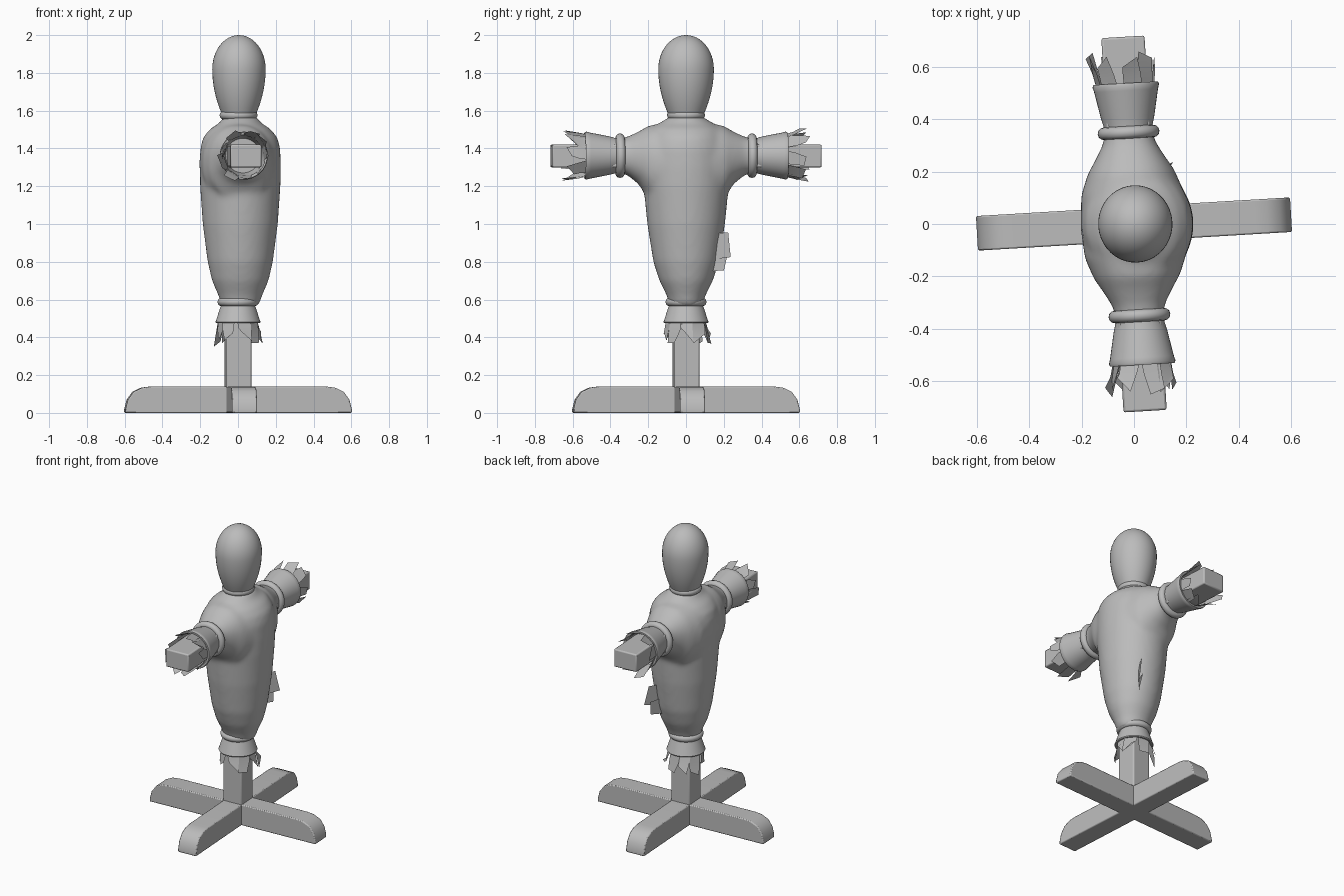
import bpy, bmesh, math, random
from math import sin, cos, pi
from mathutils import Matrix, Vector

if "Cube" in bpy.data.objects:
    bpy.data.objects.remove(bpy.data.objects["Cube"])
random.seed(4)

gray = bpy.data.materials.new("plain gray")
gray.use_nodes = True
gray.diffuse_color = (0.5, 0.5, 0.5, 1)
gray.node_tree.nodes["Principled BSDF"].inputs["Base Color"].default_value = (0.5, 0.5, 0.5, 1)

TURN = Matrix.Rotation(math.radians(3.4), 4, 'Z')   # whole figure is slightly turned


def finish(bm, name, matrix=Matrix(), bevel=0, normals=True):
    """Turn a bmesh into a shaded object."""
    bm.transform(TURN @ matrix)
    if normals:
        bmesh.ops.recalc_face_normals(bm, faces=bm.faces)
    mesh = bpy.data.meshes.new(name)
    bm.to_mesh(mesh)
    bm.free()
    mesh.materials.append(gray)
    ob = bpy.data.objects.new(name, mesh)
    bpy.context.collection.objects.link(ob)
    bpy.ops.object.select_all(action='DESELECT')
    ob.select_set(True)
    bpy.context.view_layer.objects.active = ob
    bpy.ops.object.shade_smooth_by_angle(angle=math.radians(40))
    if bevel:
        mod = ob.modifiers.new("soft edges", 'BEVEL')
        mod.width, mod.segments = bevel, 2
    return ob


def loft(bm, sections, matrix=Matrix(), power=2, seg=40):
    """Skin closed oval sections (height, radius x, radius y, centre y)."""
    def point(a, s):
        c, d = cos(a), sin(a)
        x = math.copysign(abs(c) ** (2 / power), c) * s[1]
        y = math.copysign(abs(d) ** (2 / power), d) * s[2] + s[3]
        return matrix @ Vector((x, y, s[0]))
    rings = [[bm.verts.new(point(2 * pi * i / seg, s)) for i in range(seg)] for s in sections]
    for lo, hi in zip(rings, rings[1:]):
        for i in range(seg):
            j = (i + 1) % seg
            bm.faces.new((lo[i], lo[j], hi[j], hi[i]))
    bm.faces.new(rings[0])
    bm.faces.new(rings[-1])


def axis_matrix(side, height):
    """Local z runs along y to the given side, local y runs up."""
    return Matrix(((1, 0, 0, 0), (0, 0, side, 0), (0, 1, 0, height), (0, 0, 0, 1)))


def box(name, size, centre, bevel):
    bm = bmesh.new()
    bmesh.ops.create_cube(bm, size=1)
    bm.transform(Matrix.Translation(centre) @ Matrix.Diagonal((*size, 1)))
    finish(bm, name, bevel=bevel)


def rope_ring(name, major, minor, matrix):
    """Tied band as a torus around local z."""
    bm = bmesh.new()
    n, m = 40, 12
    vs = [[bm.verts.new(((major + minor * cos(2 * pi * j / m)) * cos(2 * pi * i / n),
                         (major + minor * cos(2 * pi * j / m)) * sin(2 * pi * i / n),
                         minor * sin(2 * pi * j / m))) for j in range(m)] for i in range(n)]
    for i in range(n):
        for j in range(m):
            k, l = (i + 1) % n, (j + 1) % m
            bm.faces.new((vs[i][j], vs[k][j], vs[k][l], vs[i][l]))
    finish(bm, name, matrix)


def cuff(prefix, length, radius, matrix, band):
    """Band, flared cloth end and torn strips along local z."""
    rope_ring(prefix + "_band", radius - 0.033, band, matrix)
    bm = bmesh.new()
    profile = [(0, .72), (.15, .74), (.3, .8), (.85, .96), (.95, 1), (1, .97), (.99, .87), (.5, .72)]
    loft(bm, [(length * t, radius * r, radius * r, 0) for t, r in profile])
    finish(bm, prefix + "_cuff", matrix)

    bm = bmesh.new()
    strips = 9
    for i in range(strips):
        a = 2 * pi * (i + random.uniform(-.2, .2)) / strips
        w = random.uniform(.32, .44)
        tip = random.uniform(.07, .115)
        flare = random.uniform(.0, .035)
        skew = random.uniform(-.2, .2)
        cut = random.uniform(-.03, .03)

        def p(ang, r, z):
            return bm.verts.new((r * cos(ang), r * sin(ang), z))
        root = radius * .87
        mid = root + flare * .4 + .003
        rows = [(p(a - w, root, length - .02), p(a + w, root, length - .02)),
                (p(a - w * .85 + skew * .4, mid, length + tip * .4),
                 p(a + w * .85 + skew * .4, mid, length + tip * .4)),
                (p(a - w * .6 + skew, root + flare + .008, length + tip + cut),
                 p(a + w * .6 + skew, root + flare, length + tip - cut))]
        for lo, hi in zip(rows, rows[1:]):
            bm.faces.new((lo[0], lo[1], hi[1], hi[0]))
    finish(bm, prefix + "_torn_strips", matrix, normals=False)


# Crossed foot boards with rounded upper ends
end = [(.6, 0), (.6, .02), (.587, .07), (.557, .112), (.51, .134), (.46, .14)]
outline = end + [(-x, z) for x, z in reversed(end)]
for name, angle in (("foot_board_side", 0), ("foot_board_front", pi / 2)):
    bm = bmesh.new()
    face = bm.faces.new([bm.verts.new((x, -.066, z)) for x, z in outline])
    out = bmesh.ops.extrude_face_region(bm, geom=[face])
    bmesh.ops.translate(bm, vec=(0, .132, 0),
                        verts=[v for v in out["geom"] if isinstance(v, bmesh.types.BMVert)])
    finish(bm, name, Matrix.Rotation(angle, 4, 'Z'), bevel=.006)

# Wooden post and cross beam
box("post", (.135, .135, .6), (0, 0, .31), .008)
box("arm_beam", (.165, 1.43, .12), (0, 0, 1.36), .008)

# Stuffed body: torso and shoulders merged into one soft skin
bm = bmesh.new()
torso = [(.57, .1, .088), (.62, .116, .102), (.7, .15, .142), (.8, .173, .174), (1, .199, .206),
         (1.2, .213, .226), (1.3, .215, .23), (1.4, .212, .23), (1.46, .196, .21),
         (1.505, .158, .19), (1.535, .11, .14), (1.57, .085, .085)]
loft(bm, [(z, rx, ry, 0) for z, rx, ry in torso], Matrix.Translation((.012, 0, 0)))
half = [(.37, 1.275, 1.45, .088), (.31, 1.258, 1.462, .1), (.25, 1.21, 1.49, .134),
        (.2, 1.13, 1.52, .165), (.12, 1.1, 1.535, .195)]
shoulders = ([(-y, lo, hi, r) for y, lo, hi, r in half] + [(0, 1.1, 1.54, .205)] + half[::-1])
loft(bm, [(y, r, (hi - lo) / 2, (hi + lo) / 2) for y, lo, hi, r in shoulders],
     axis_matrix(1, 0), power=2.2)
body = finish(bm, "stuffed_body")
skin = body.modifiers.new("merge", 'REMESH')
skin.mode, skin.voxel_size, skin.use_smooth_shade = 'VOXEL', .015, True
soft = body.modifiers.new("soften", 'SMOOTH')
soft.factor, soft.iterations = .5, 8

# Neck band and egg-shaped head
rope_ring("neck_band", .077, .024, Matrix.Translation((.003, 0, 1.576)))
bm = bmesh.new()
sections = []
for i in range(9):
    t = 1 - i / 8
    sections.append((1.82 - .235 * t, .146 - .051 * t * t))
for i in range(1, 13):
    a = pi / 2 * i / 12
    sections.append((1.82 + .18 * sin(a), max(.146 * cos(a), .001)))
loft(bm, [(z, r * .97, r * 1.01, 0) for z, r in sections], Matrix.Translation((.005, 0, 0)))
finish(bm, "head")

# Sleeve ends and lower hem
cuff("left_sleeve", .188, .127, axis_matrix(1, 1.362) @ Matrix.Translation((0, 0, .35)), .024)
cuff("right_sleeve", .188, .127, axis_matrix(-1, 1.362) @ Matrix.Translation((0, 0, .35)), .024)
cuff("lower_hem", .112, .12, Matrix.Translation((0, 0, .587)) @ Matrix.Rotation(pi, 4, 'X'), .022)

# Torn flap standing out from the rear side of the body
bm = bmesh.new()
az = math.radians(56)
flaps = [[(.15, .95, 0), (.255, .955, .03), (.28, .825, -.03), (.15, .81, 0)],
         [(.15, .86, .03), (.25, .85, .06), (.236, .755, -.02), (.15, .75, .03)]]
for flap in flaps:
    bm.faces.new([bm.verts.new((r * cos(az + d), r * sin(az + d), z)) for r, z, d in flap])
finish(bm, "torn_flap", normals=False)
